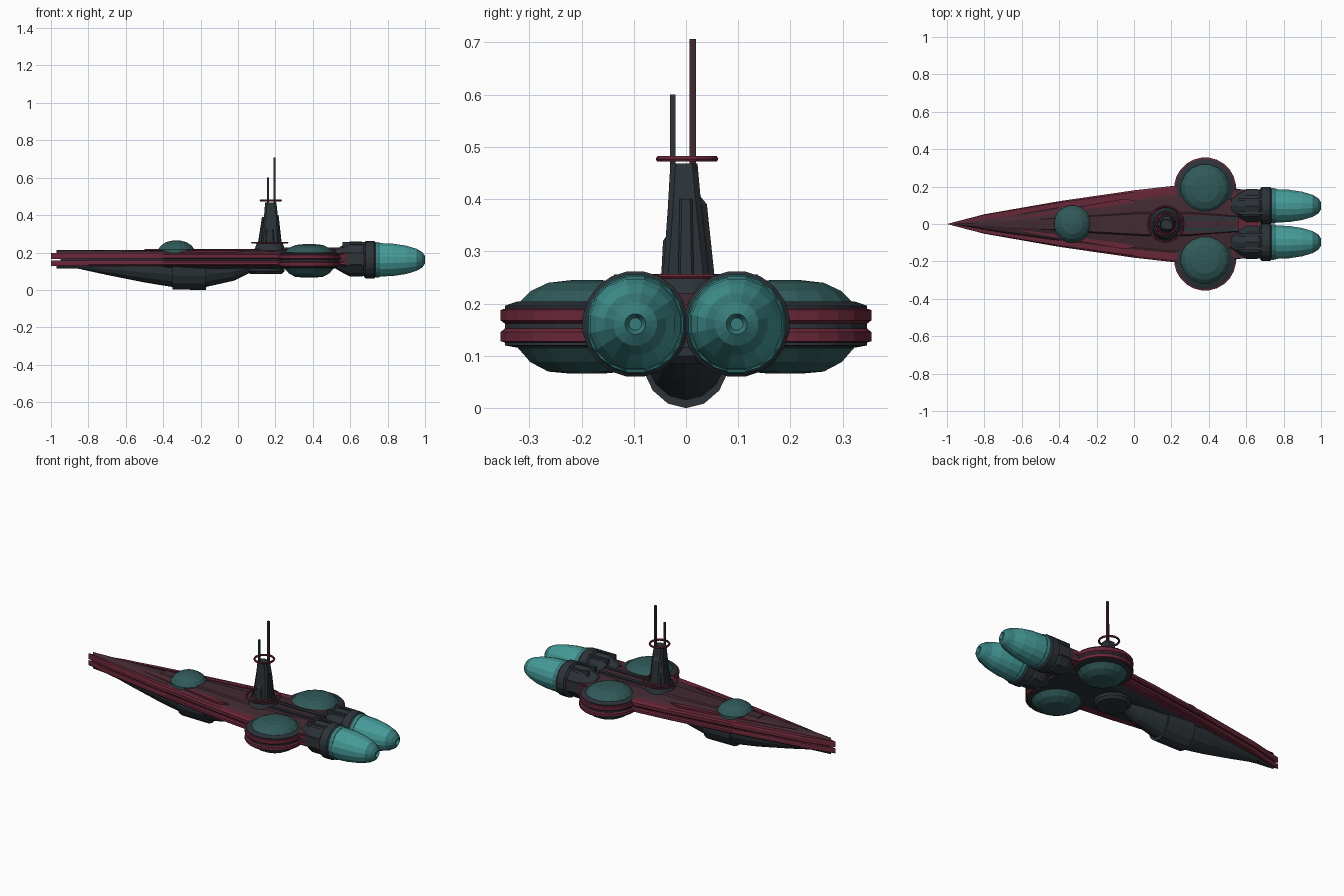
import bpy, bmesh, math
from mathutils import Vector

if "Cube" in bpy.data.objects:
    bpy.data.objects.remove(bpy.data.objects["Cube"])


def mat(name, rgb):
    m = bpy.data.materials.new(name)
    m.diffuse_color = (*rgb, 1)
    m.use_nodes = True
    m.node_tree.nodes["Principled BSDF"].inputs["Base Color"].default_value = m.diffuse_color
    return m


SLATE = mat("slate", (0.025, 0.033, 0.04))
RED = mat("red_trim", (0.14, 0.02, 0.04))
DECK = mat("deck_maroon", (0.055, 0.023, 0.032))
TEAL = mat("dark_teal", (0.03, 0.1, 0.1))
GLOW = mat("engine_teal", (0.06, 0.33, 0.32))
PALE = mat("engine_dark_teal", (0.04, 0.2, 0.2))


def make(name, bm, material):
    bmesh.ops.recalc_face_normals(bm, faces=bm.faces)
    me = bpy.data.meshes.new(name)
    bm.to_mesh(me)
    bm.free()
    ob = bpy.data.objects.new(name, me)
    bpy.context.collection.objects.link(ob)
    me.materials.append(material)
    return ob


def loft(name, rings, material):
    """Skin a list of equal-length point rings and cap both ends."""
    bm = bmesh.new()
    vs = [[bm.verts.new(p) for p in r] for r in rings]
    n = len(vs[0])
    for a, b in zip(vs, vs[1:]):
        for i in range(n):
            j = (i + 1) % n
            bm.faces.new((a[i], a[j], b[j], b[i]))
    bm.faces.new(vs[0])
    bm.faces.new(vs[-1])
    return make(name, bm, material)


def mirrored(half):
    return half + [(x, -y) for x, y in reversed(half) if y > 1e-6]


def slab(name, half, levels, material):
    """Symmetric plan outline stacked at (z, width factor) levels."""
    pts = mirrored(half)
    return loft(name, [[(x, y * w, z) for x, y in pts] for z, w in levels], material)


def lathe(name, profile, centre, material, axis="Z", sides=20):
    """Profile of (along axis, radius), revolved about the axis through centre."""
    c, rings = Vector(centre), []
    for h, r in profile:
        ring = []
        for i in range(sides):
            a = math.tau * (i + 0.5) / sides
            u, v = r * math.cos(a), r * math.sin(a)
            ring.append(c + Vector((u, v, h) if axis == "Z" else (h, u, v)))
        rings.append(ring)
    return loft(name, rings, material)


def ring(name, centre, r, width, thick, material):
    bpy.ops.mesh.primitive_torus_add(location=centre, major_radius=r, minor_radius=width / 2,
                                     major_segments=20, minor_segments=6)
    ob = bpy.context.object
    ob.name = name
    ob.scale.z = thick / width
    ob.data.materials.append(material)


def box(name, lo, hi, material):
    bpy.ops.mesh.primitive_cube_add(size=1, location=[(a + b) / 2 for a, b in zip(lo, hi)])
    ob = bpy.context.object
    ob.name = name
    ob.scale = [b - a for a, b in zip(lo, hi)]
    ob.data.materials.append(material)


# Dagger hull: two edge plates with a recessed core between them
plan = [(-1, 0), (-0.8, 0.052), (-0.4, 0.122), (0, 0.18), (0.22, 0.205),
        (0.54, 0.19), (0.68, 0.17)]
core = [(-0.95, 0), (-0.4, 0.105), (0.2, 0.185), (0.54, 0.17), (0.66, 0.16)]
slab("upper_plate", plan, [(0.165, 0.96), (0.172, 1), (0.19, 1), (0.198, 0.94)], RED)
slab("lower_plate", plan, [(0.128, 0.94), (0.135, 1), (0.15, 1), (0.157, 0.96)], RED)
slab("hull_core", core, [(0.135, 1), (0.185, 1)], SLATE)

# Raised upper deck, spine and belly
deck = [(-0.97, 0), (-0.4, 0.1), (0.2, 0.175), (0.5, 0.16), (0.56, 0.12)]
slab("upper_deck", deck, [(0.19, 1), (0.204, 0.8), (0.214, 0.3)], DECK)
inner = [(-0.5, 0.035), (0.05, 0.075), (0.3, 0.075), (0.56, 0.05)]
slab("deck_spine", inner, [(0.2, 1), (0.22, 0.75)], DECK)
slab("belly_plate", deck, [(0.135, 0.95), (0.115, 0.65)], SLATE)
for y in (-0.03, 0.03):
    box("rear_spine_rail", (0.25, y - 0.01, 0.2), (0.56, y + 0.01, 0.226), SLATE)
for s in (-1, 1):
    strip = [(-0.75, s * 0.012, 0.2), (-0.05, s * 0.105, 0.2),
             (0.02, s * 0.12, 0.2), (-0.05, s * 0.135, 0.2)]
    loft("deck_panel", [strip, [(x, y, 0.211) for x, y, z in strip]], RED)


# Keel pod under the hull, with a wider middle block
def keel_ring(x, w, zb, top=0.14):
    return [(x, w * math.cos(a), top - (top - zb) * math.sin(a) ** 0.8)
            for a in [math.pi * i / 8 for i in range(9)][1:-1]] + \
        [(x, -w, top), (x, w, top)]


loft("keel", [keel_ring(*k) for k in ((-0.92, 0.012, 0.128), (-0.7, 0.045, 0.08),
     (-0.5, 0.07, 0.04), (-0.34, 0.082, 0.014), (-0.17, 0.082, 0.016),
     (-0.02, 0.065, 0.05), (0.06, 0.05, 0.09))], SLATE)
loft("keel_block", [keel_ring(-0.35, 0.09, 0.002), keel_ring(-0.17, 0.09, 0)], SLATE)
lathe("belly_turret", [(0.14, 0.1), (0.1, 0.1), (0.085, 0.085)], (0.15, 0, 0), SLATE)

# Side discs with domes above and below
for side, s in (("left", -1), ("right", 1)):
    c = (0.38, s * 0.19, 0)
    lathe(side + "_disc_edge", [(0.122, 0.145), (0.128, 0.166), (0.146, 0.166), (0.157, 0.152),
          (0.168, 0.166), (0.188, 0.166), (0.194, 0.145)], c, RED, sides=24)
    lathe(side + "_disc_cover", [(0.116, 0.135), (0.12, 0.158), (0.196, 0.158), (0.204, 0.135)],
          c, SLATE, sides=24)
    lathe(side + "_dome", [(0.066, 0.03), (0.07, 0.075), (0.088, 0.11), (0.115, 0.134),
          (0.2, 0.134), (0.224, 0.11), (0.24, 0.075), (0.245, 0.03)], c, TEAL, sides=16)

# Forward dome
lathe("forward_dome", [(0.19, 0.1), (0.215, 0.1), (0.238, 0.083), (0.256, 0.055), (0.264, 0.02)],
      (-0.33, 0, 0), TEAL, sides=16)

# Command tower
T = 0.17
lathe("tower_plinth", [(0.19, 0.095), (0.225, 0.08), (0.25, 0.07)], (T, 0, 0), SLATE)
ring("tower_outer_ring", (T, 0, 0.252), 0.094, 0.012, 0.01, RED)
ring("tower_inner_ring", (T, 0, 0.252), 0.058, 0.012, 0.012, RED)


def rect(x0, x1, y0, y1, z, b=0.01):
    return [(x0 + b, y0, z), (x1 - b, y0, z), (x1, y0 + b, z), (x1, y1 - b, z),
            (x1 - b, y1, z), (x0 + b, y1, z), (x0, y1 - b, z), (x0, y0 + b, z)]


loft("tower", [rect(0.122, 0.222, -0.045, 0.045, 0.24), rect(0.138, 0.215, -0.035, 0.03, 0.38),
     rect(0.145, 0.205, -0.03, 0.022, 0.468)], SLATE)
loft("tower_right_buttress", [rect(0.14, 0.21, 0, 0.056, 0.24), rect(0.145, 0.205, 0, 0.04, 0.39),
     rect(0.15, 0.2, 0, 0.024, 0.41)], SLATE)
loft("tower_left_buttress", [rect(0.14, 0.2, -0.048, 0, 0.24), rect(0.145, 0.195, -0.044, 0, 0.32),
     rect(0.15, 0.19, -0.034, 0, 0.335)], SLATE)
for x0, x1, h in ((0.105, 0.135, 0.39), (0.205, 0.235, 0.4)):
    m = 0.14 if x0 < T else 0.205
    loft("tower_fin", [rect(x0, x1, -0.015, 0.015, 0.24, 0.004),
         rect(m - 0.012, m + 0.012, -0.012, 0.012, h, 0.004)], SLATE)
ring("tower_top_ring", (0.175, 0.002, 0.477), 0.054, 0.012, 0.012, RED)
box("short_mast", (0.155, -0.031, 0.4), (0.166, -0.02, 0.6), SLATE)
box("tall_mast", (0.19, 0.007, 0.4), (0.201, 0.019, 0.707), DECK)

# Twin engines
for side, s in (("left", -1), ("right", 1)):
    c = (0, s * 0.097, 0.165)
    lathe(side + "_engine_housing", [(0.52, 0.05), (0.55, 0.068), (0.6, 0.094), (0.66, 0.094),
          (0.69, 0.08)], c, SLATE, "X", 10)
    c = (0, s * 0.097, 0.161)
    lathe(side + "_engine_collar", [(0.67, 0.085), (0.682, 0.102), (0.728, 0.102), (0.738, 0.092)],
          c, SLATE, "X")
    lathe(side + "_engine_band", [(0.73, 0.093), (0.745, 0.096), (0.76, 0.093)], c, PALE, "X")
    lathe(side + "_engine_bulb", [(0.735, 0.085), (0.76, 0.091), (0.83, 0.088), (0.9, 0.077),
          (0.955, 0.06)], c, GLOW, "X", 16)
    lathe(side + "_engine_tip", [(0.955, 0.06), (0.985, 0.042), (1.0, 0.02), (0.985, 0.012)],
          c, PALE, "X", 16)
    # Fuel pipes and flank block beside each engine
    box(side + "_flank_block", (0.54, s * 0.165 - 0.02, 0.13), (0.69, s * 0.165 + 0.02, 0.198), DECK)
    for y in (0.06, 0.13):
        box(side + "_engine_rib", (0.56, s * y - 0.008, 0.2), (0.69, s * y + 0.008, 0.256), SLATE)
